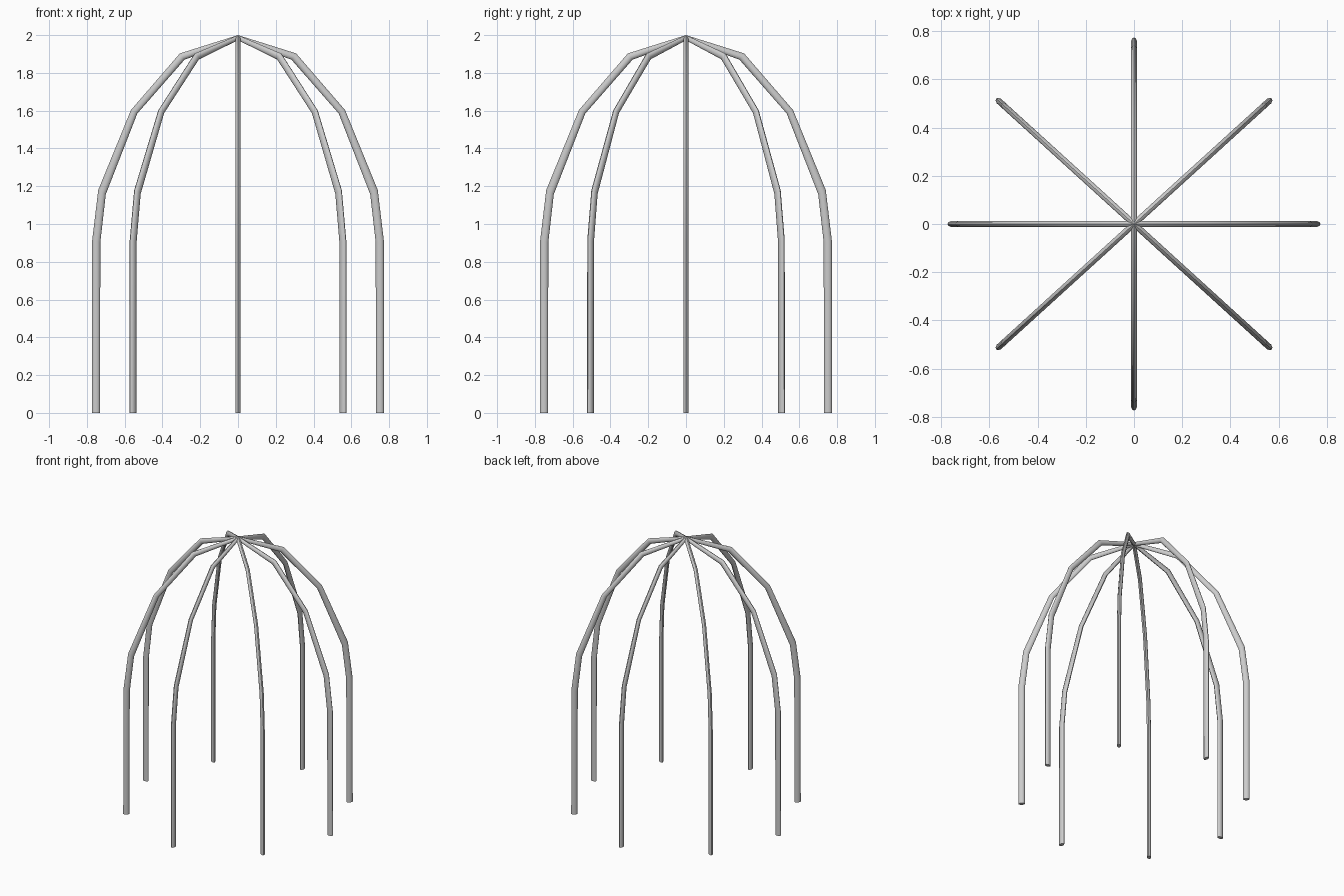
import bpy
import bmesh
from math import sin, cos, pi, radians
from mathutils import Vector, Matrix

cube = bpy.data.objects.get("Cube")
if cube:
    bpy.data.objects.remove(cube, do_unlink=True)

# Grey metal
metal = bpy.data.materials.new("grey metal")
metal.use_nodes = True
GREY = (0.6, 0.6, 0.6, 1)
metal.diffuse_color = GREY
metal.node_tree.nodes["Principled BSDF"].inputs["Base Color"].default_value = GREY

# Rib stations from foot to crown: outer (radius, z), inner (radius, z)
STATIONS = [
    ((0.773, 0), (0.730, 0)),
    ((0.772, 0.913), (0.729, 0.902)),
    ((0.740, 1.180), (0.700, 1.157)),
    ((0.567, 1.603), (0.533, 1.585)),
    ((0.308, 1.903), (0.283, 1.870)),
    ((0, 2.0), (0, 1.973)),
]
SIDES = 10
HALF_WIDTH = 0.0135


def rib(name, angle):
    """Sweep an oval section along the dome profile, turned about z."""
    bm = bmesh.new()
    rings = []
    for outer, inner in STATIONS:
        a = Vector((outer[0], 0, outer[1]))
        b = Vector((inner[0], 0, inner[1]))
        mid, half = (a + b) / 2, (a - b) / 2
        ring = []
        for i in range(SIDES):
            t = 2 * pi * i / SIDES
            ring.append(bm.verts.new(mid + half * cos(t) + Vector((0, HALF_WIDTH * sin(t), 0))))
        rings.append(ring)
    for low, high in zip(rings, rings[1:]):
        for i in range(SIDES):
            j = (i + 1) % SIDES
            bm.faces.new((low[i], low[j], high[j], high[i]))
    bm.faces.new(rings[0])
    bm.faces.new(rings[-1])
    bmesh.ops.recalc_face_normals(bm, faces=bm.faces)
    bm.transform(Matrix.Rotation(angle, 4, "Z"))
    mesh = bpy.data.meshes.new(name)
    bm.to_mesh(mesh)
    bm.free()
    mesh.materials.append(metal)
    obj = bpy.data.objects.new(name, mesh)
    bpy.context.collection.objects.link(obj)
    return obj


# Eight ribs meeting at the crown; the diagonals lean toward the x axis
DIAGONAL = 42.3
RIBS = {
    "left_rib": 0,
    "back_left_rib": DIAGONAL,
    "back_rib": 90,
    "back_right_rib": 180 - DIAGONAL,
    "right_rib": 180,
    "front_right_rib": 180 + DIAGONAL,
    "front_rib": 270,
    "front_left_rib": -DIAGONAL,
}
bpy.ops.object.select_all(action="DESELECT")
for name, degrees in RIBS.items():
    obj = rib(name, radians(degrees))
    obj.select_set(True)
    bpy.context.view_layer.objects.active = obj
bpy.ops.object.shade_smooth_by_angle(angle=radians(40))
